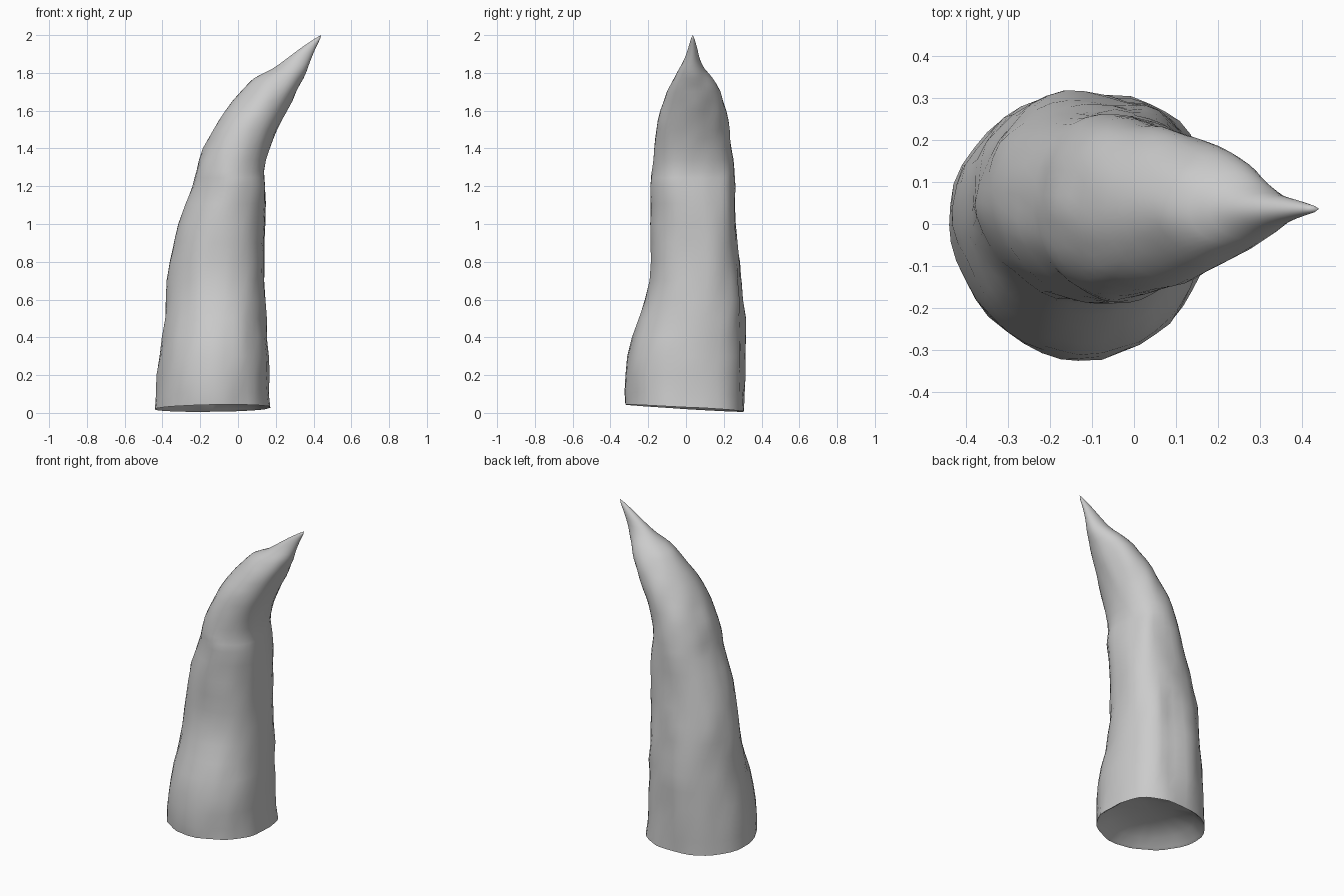
import bpy, bmesh, math
from mathutils import Vector, noise

if "Cube" in bpy.data.objects:
    bpy.data.objects.remove(bpy.data.objects["Cube"])

# Horn profile rows: z, left x, right x, front y, back y
ROWS = [
    (0.03, -0.44, 0.172, -0.315, 0.31), (0.20, -0.43, 0.165, -0.32, 0.31),
    (0.40, -0.40, 0.152, -0.287, 0.315), (0.60, -0.375, 0.142, -0.215, 0.305),
    (0.80, -0.365, 0.138, -0.188, 0.288), (1.00, -0.32, 0.142, -0.187, 0.267),
    (1.20, -0.25, 0.147, -0.187, 0.257), (1.28, -0.225, 0.14, -0.18, 0.253),
    (1.40, -0.18, 0.17, -0.167, 0.237), (1.50, -0.13, 0.21, -0.152, 0.23),
    (1.60, -0.065, 0.26, -0.132, 0.214), (1.70, 0.015, 0.31, -0.10, 0.183),
    (1.77, 0.08, 0.345, -0.065, 0.14), (1.82, 0.18, 0.367, -0.035, 0.10),
    (1.87, 0.25, 0.388, -0.01, 0.075), (1.93, 0.33, 0.412, 0.01, 0.06),
    (1.98, 0.405, 0.435, 0.026, 0.045)]
SEG = 40
STEPS = 2


def catmull(a, b, c, d, t):
    return 0.5 * (2*b + (c-a)*t + (2*a-5*b+4*c-d)*t*t + (3*b-a-3*c+d)*t**3)


def smooth_rows():
    out, n = [], len(ROWS)
    for i in range(n - 1):
        p = [ROWS[max(0, min(n - 1, i + k))] for k in (-1, 0, 1, 2)]
        for s in range(STEPS):
            out.append([catmull(*q, s / STEPS) for q in zip(*p)])
    out.append(list(ROWS[-1]))
    return out


def spow(v, e):
    return math.copysign(abs(v) ** e, v)


def ring_point(row, a):
    z, xl, xr, yf, yb = row
    low = max(0.0, min(1.0, (1.5 - z) / 0.4))
    cx, cy = (xl + xr) / 2, (yf + yb) / 2
    c, s = math.cos(a), math.sin(a)
    # full, flattened right side; leaner front left quarter
    if c > 0:
        e = 0.76 if s > 0 else 0.9
    else:
        e = 1.0 if s > 0 else 1.1
    e = 1 + (e - 1) * low
    x = cx + (xr - cx if c > 0 else cx - xl) * spow(c, e)
    y = cy + (yb - cy if s > 0 else cy - yf) * spow(s, e)
    # lumps, and a long groove at the back right
    size = min(1.0, (xr - xl) / 0.4)
    k = 0.009 * noise.noise(Vector((x * 5, y * 5, z * 4)))
    k += 0.010 * noise.noise(Vector((x * 11, y * 11, z * 8 + 7)))
    k -= 0.02 * math.exp(-((a - 1.3) / 0.18) ** 2 - ((z - 0.5) / 0.3) ** 2)
    k *= size
    # uneven lower rim: the back hangs lowest
    drop = max(0.0, 1 - z / 0.2)
    dz = drop * (-0.022 * s + 0.006 * c - 0.006)
    return Vector((x + c * k, y + s * k, z + dz))


bm = bmesh.new()
rings = []
for row in smooth_rows():
    rings.append([bm.verts.new(ring_point(row, 2 * math.pi * i / SEG))
                  for i in range(SEG)])

# Hollow underside: rings stepping in and up to a shallow apex
apex = Vector((-0.13, 0.0, 0.12))
rim = rings[0]
for f, h in ((0.95, 0.1), (0.8, 0.55), (0.4, 0.9)):
    inner = []
    for v in rim:
        p = apex.lerp(v.co, f)
        p.z = v.co.z + (apex.z - v.co.z) * h
        inner.append(p)
    rings.insert(0, [bm.verts.new(p) for p in inner])
for r0, r1 in zip(rings, rings[1:]):
    for i in range(SEG):
        j = (i + 1) % SEG
        bm.faces.new((r0[i], r0[j], r1[j], r1[i]))

# Pointed tip and apex of the hollow
top = bm.verts.new((0.44, 0.036, 2.0))
bottom = bm.verts.new(apex)
for i in range(SEG):
    j = (i + 1) % SEG
    bm.faces.new((rings[-1][i], rings[-1][j], top))
    bm.faces.new((rings[0][j], rings[0][i], bottom))
bmesh.ops.recalc_face_normals(bm, faces=bm.faces)

mesh = bpy.data.meshes.new("horn")
bm.to_mesh(mesh)
bm.free()
horn = bpy.data.objects.new("horn", mesh)
bpy.context.collection.objects.link(horn)
bpy.context.view_layer.objects.active = horn
horn.select_set(True)
bpy.ops.object.shade_smooth_by_angle(angle=math.radians(30))
